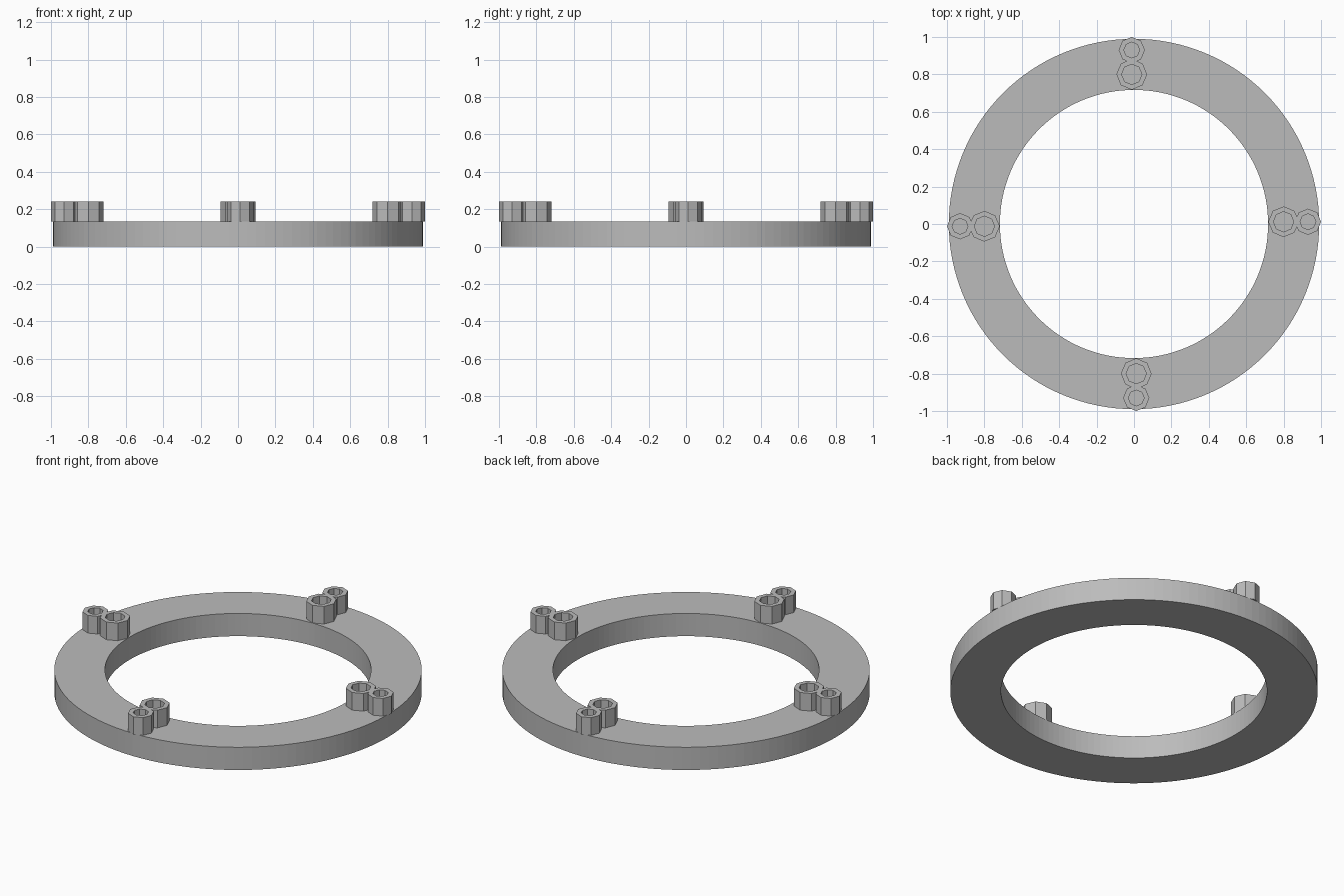
import bpy, bmesh, math
from mathutils import Matrix

cube = bpy.data.objects.get("Cube")
if cube:
    bpy.data.objects.remove(cube, do_unlink=True)

# Single grey material
grey = bpy.data.materials.new("plain_grey")
grey.use_nodes = True
colour = (0.5, 0.5, 0.5, 1)
grey.diffuse_color = colour
grey.node_tree.nodes["Principled BSDF"].inputs["Base Color"].default_value = colour

RING_TOP, TUBE_TOP = 0.135, 0.24


def add_tube(bm, centre, outer, inner, bottom, top, sides):
    """Hollow upright tube with a vertex pointing along +x."""
    loops = []
    for radius, z in ((outer, bottom), (outer, top), (inner, top), (inner, bottom)):
        loops.append([bm.verts.new((centre[0] + radius * math.cos(math.tau * i / sides),
                                    centre[1] + radius * math.sin(math.tau * i / sides), z))
                      for i in range(sides)])
    for a, b in zip(loops, loops[1:] + loops[:1]):
        for i in range(sides):
            j = (i + 1) % sides
            bm.faces.new((a[i], a[j], b[j], b[i]))


def finish(bm, name):
    bmesh.ops.recalc_face_normals(bm, faces=bm.faces)
    mesh = bpy.data.meshes.new(name)
    bm.to_mesh(mesh)
    bm.free()
    mesh.materials.append(grey)
    obj = bpy.data.objects.new(name, mesh)
    bpy.context.collection.objects.link(obj)
    return obj


# Flat base ring
bm = bmesh.new()
add_tube(bm, (0, 0), 0.99, 0.717, 0, RING_TOP, 128)
finish(bm, "base_ring")

# Four pairs of octagonal sockets, set slightly off the ring's axes
for k, side in enumerate(("left", "back", "right", "front")):
    turn = Matrix.Rotation(k * math.pi / 2, 4, "Z")
    for size, r, outer, inner in (("large", 0.8, 0.082, 0.054),
                                  ("small", 0.93, 0.07, 0.042)):
        bm = bmesh.new()
        add_tube(bm, (r, 0.012), outer, inner, RING_TOP, TUBE_TOP, 8)
        bm.transform(turn)
        finish(bm, f"{side}_{size}_socket")
